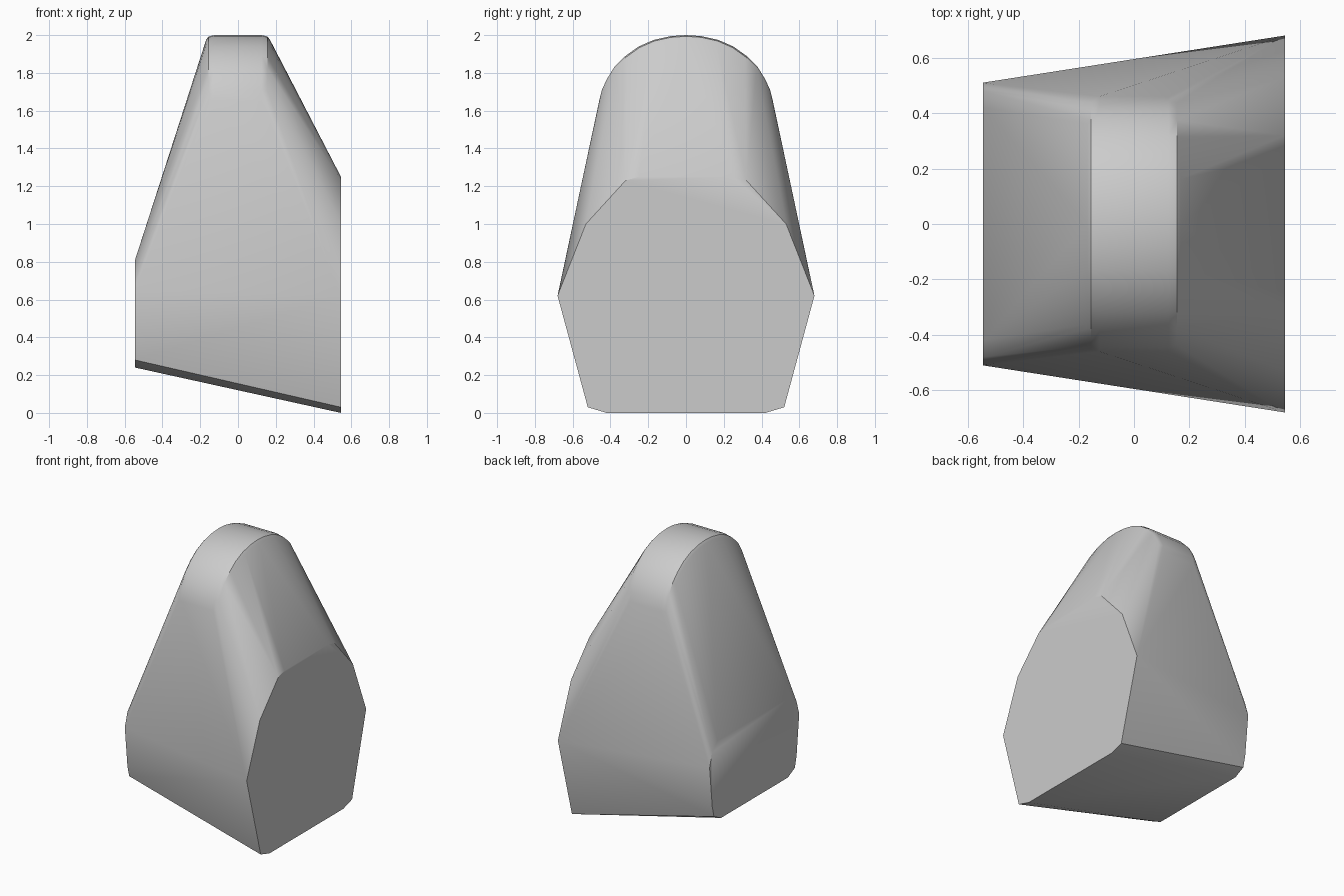
import bpy
import bmesh
import math

cube = bpy.data.objects.get("Cube")
if cube:
    bpy.data.objects.remove(cube, do_unlink=True)

# Single grey finish
grey = bpy.data.materials.new("plain grey")
grey.use_nodes = True
colour = (0.6, 0.6, 0.6, 1)
grey.diffuse_color = colour
grey.node_tree.nodes["Principled BSDF"].inputs["Base Color"].default_value = colour

# Half profiles as (y, z), mirrored across y
left_end = [(0.42, 0.00), (0.52, 0.03), (0.68, 0.62), (0.53, 1.00),
            (0.32, 1.23), (0.25, 1.25)]
right_end = [(0.38, 0.24), (0.46, 0.28), (0.48, 0.36), (0.51, 0.65),
             (0.48, 0.75), (0.42, 0.81)]
arch = [(0.00, 2.00), (0.08, 1.995), (0.17, 1.975), (0.25, 1.94), (0.32, 1.89),
        (0.38, 1.83), (0.42, 1.765), (0.445, 1.71), (0.46, 1.65)]


def inset(profile, amount):
    """Shrink the arch towards its centre for the rounded rim."""
    return [(y * (1 - amount), z - amount * (z - 1.55)) for y, z in profile]


sections = [
    (0.545, left_end),
    (-0.545, right_end),
    (0.125, arch),
    (-0.125, arch),
    (0.155, inset(arch, 0.015)),
    (-0.155, inset(arch, 0.015)),
    (0.168, inset(arch, 0.05)),
    (-0.168, inset(arch, 0.05)),
]

# Tapered block: the skin stretched over both ends and the rounded crest
bm = bmesh.new()
for x, profile in sections:
    for y, z in profile:
        for side in ((1, -1) if y else (1,)):
            bm.verts.new((x, y * side, z))
hull = bmesh.ops.convex_hull(bm, input=bm.verts[:], use_existing_faces=False)
loose = [v for v in bm.verts if not v.link_faces]
bmesh.ops.delete(bm, geom=loose, context='VERTS')
bmesh.ops.dissolve_limit(bm, angle_limit=math.radians(1), verts=bm.verts[:],
                         edges=bm.edges[:])
bmesh.ops.recalc_face_normals(bm, faces=bm.faces[:])

mesh = bpy.data.meshes.new("tapered_block")
bm.to_mesh(mesh)
bm.free()
mesh.materials.append(grey)
block = bpy.data.objects.new("tapered_block", mesh)
bpy.context.collection.objects.link(block)

# Soft shading with the crisp rims kept
bpy.ops.object.select_all(action='DESELECT')
block.select_set(True)
bpy.context.view_layer.objects.active = block
bpy.ops.object.shade_smooth_by_angle(angle=math.radians(30))
